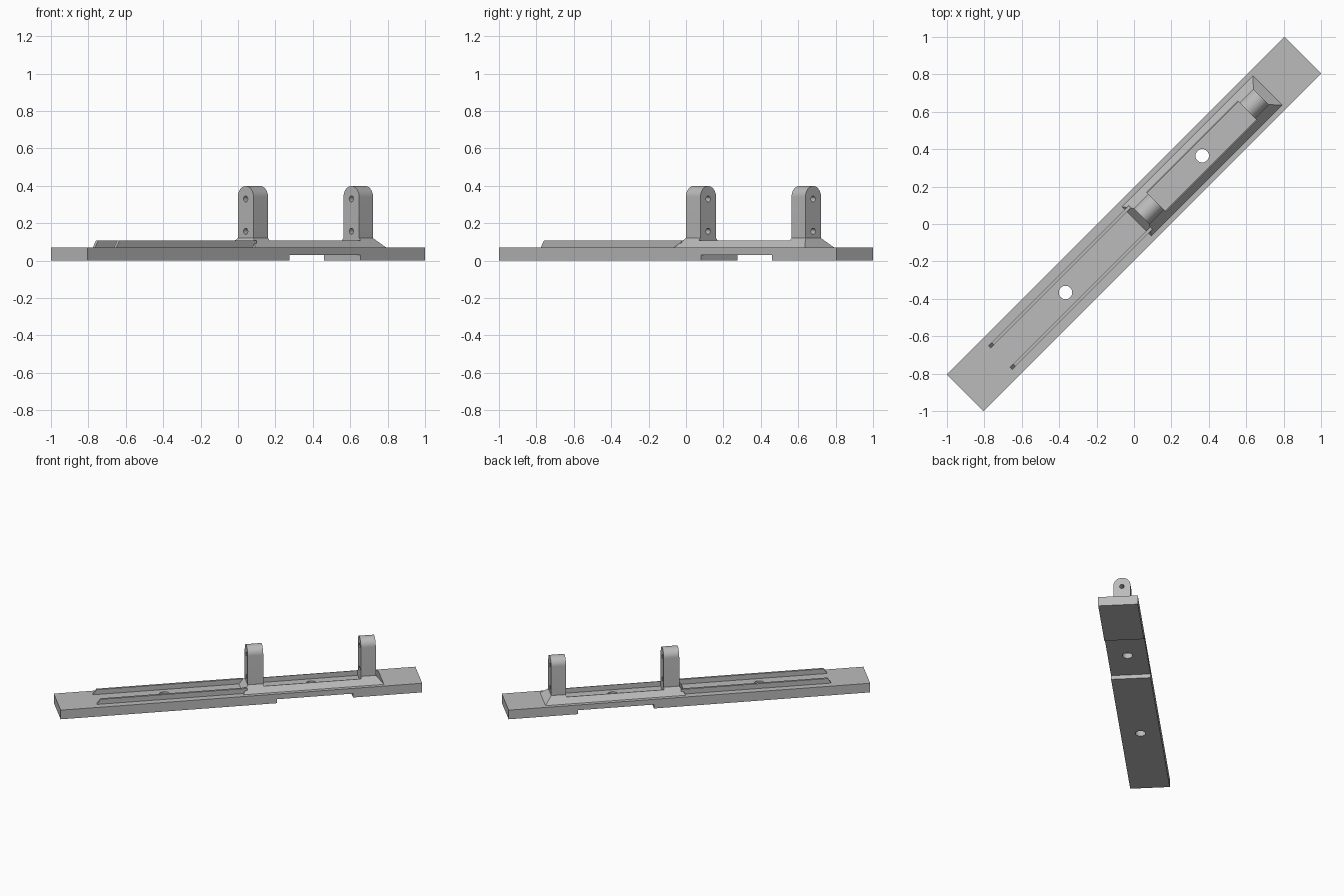
import bpy, bmesh, math
from mathutils import Matrix, Vector

cube = bpy.data.objects.get("Cube")
if cube:
    bpy.data.objects.remove(cube)

grey = bpy.data.materials.new("neutral grey")
grey.use_nodes = True
COLOUR = (0.5, 0.5, 0.5, 1)
grey.diffuse_color = COLOUR
grey.node_tree.nodes["Principled BSDF"].inputs["Base Color"].default_value = COLOUR

# Everything is laid out along its own length, then turned diagonally
TURN = Matrix.Rotation(math.pi / 4, 4, 'Z')


def finish(name, bm, smooth=False):
    bmesh.ops.recalc_face_normals(bm, faces=bm.faces)
    bm.transform(TURN)
    mesh = bpy.data.meshes.new(name)
    bm.to_mesh(mesh)
    bm.free()
    mesh.materials.append(grey)
    ob = bpy.data.objects.new(name, mesh)
    bpy.context.collection.objects.link(ob)
    return ob


def extrude(name, points, offset):
    """Extrude a planar outline by an offset vector."""
    bm = bmesh.new()
    face = bm.faces.new([bm.verts.new(p) for p in points])
    moved = bmesh.ops.extrude_face_region(bm, geom=[face])["geom"]
    verts = [g for g in moved if isinstance(g, bmesh.types.BMVert)]
    bmesh.ops.translate(bm, verts=verts, vec=Vector(offset))
    return finish(name, bm)


def frustum(name, low, high):
    """Hull between two rectangles given as (u0, u1, v0, v1, z)."""
    bm = bmesh.new()
    for u0, u1, v0, v1, z in (low, high):
        for u in (u0, u1):
            for v in (v0, v1):
                bm.verts.new((u, v, z))
    bmesh.ops.convex_hull(bm, input=bm.verts)
    bmesh.ops.dissolve_limit(bm, angle_limit=0.01, verts=bm.verts, edges=bm.edges)
    return finish(name, bm)


def box(name, u0, u1, v, z0, z1):
    return frustum(name, (u0, u1, -v, v, z0), (u0, u1, -v, v, z1))


def drill(name, centre, radius, depth, along_length=False):
    bm = bmesh.new()
    bmesh.ops.create_cone(bm, cap_ends=True, segments=32, radius1=radius,
                          radius2=radius, depth=depth)
    if along_length:
        bm.transform(Matrix.Rotation(math.pi / 2, 4, 'Y'))
    bm.transform(Matrix.Translation(centre))
    return finish(name, bm)


def cut(ob, cutters):
    for cutter in cutters:
        mod = ob.modifiers.new("cut", 'BOOLEAN')
        mod.object = cutter
        mod.operation = 'DIFFERENCE'
        mod.solver = 'EXACT'
    bpy.context.view_layer.update()
    graph = bpy.context.evaluated_depsgraph_get()
    mesh = bpy.data.meshes.new_from_object(ob.evaluated_get(graph))
    ob.modifiers.clear()
    ob.data = mesh
    for cutter in cutters:
        bpy.data.objects.remove(cutter)


def smooth(ob):
    bpy.ops.object.select_all(action='DESELECT')
    ob.select_set(True)
    bpy.context.view_layer.objects.active = ob
    bpy.ops.object.shade_smooth_by_angle(angle=math.radians(30))


DECK, RAIL, PLINTH = 0.07, 0.107, 0.12
HALF, LENGTH = 0.138, 1.276
POSTS = ((0.058, 0.168), (0.857, 0.962))

# Flat bar with a shallow notch underneath and two screw holes
outline = [(-LENGTH, 0), (0.25, 0), (0.25, 0.03), (0.788, 0.03), (0.788, 0),
           (LENGTH, 0), (LENGTH, DECK), (-LENGTH, DECK)]
bar = extrude("base_bar", [(u, -HALF, z) for u, z in outline], (0, 2 * HALF, 0))
cut(bar, [drill("screw_hole", (u, 0, DECK), 0.036, 0.4) for u in (-0.518, 0.516)])
smooth(bar)

# Chamfered plinth with an open channel between the posts
plinth = frustum("post_plinth", (0.02, 1.011, -0.11, 0.11, DECK),
                 (POSTS[0][0], POSTS[1][1], -0.06, 0.06, PLINTH))
gap = (POSTS[0][1], POSTS[1][0])
cut(plinth, [box("channel_cutter", *gap, 0.068, 0.04, 0.2),
             box("rim_cutter", *gap, 0.2, RAIL, 0.2)])

# Thin guide rails with sloped ends
for side, label in ((1, "left"), (-1, "right")):
    rail = [(-1.01, DECK), (0.05, DECK), (0.05, RAIL), (-0.985, RAIL)]
    extrude(label + "_guide_rail", [(u, side * 0.072, z) for u, z in rail],
            (0, side * 0.017, 0))

# Round-topped posts, each with two cross holes
R, SPRING, STEPS = 0.059, 0.34, 24
for (u0, u1), label in zip(POSTS, ("inner", "outer")):
    arch = [(u0, R * math.cos(a), SPRING + R * math.sin(a))
            for a in (math.pi * i / STEPS for i in range(STEPS + 1))]
    arch += [(u0, -R, DECK), (u0, R, DECK)]
    post = extrude(label + "_post", arch, (u1 - u0, 0, 0))
    cut(post, [drill("pin_hole", ((u0 + u1) / 2, 0, z), 0.016, 0.3, True)
               for z in (0.157, 0.33)])
    smooth(post)
